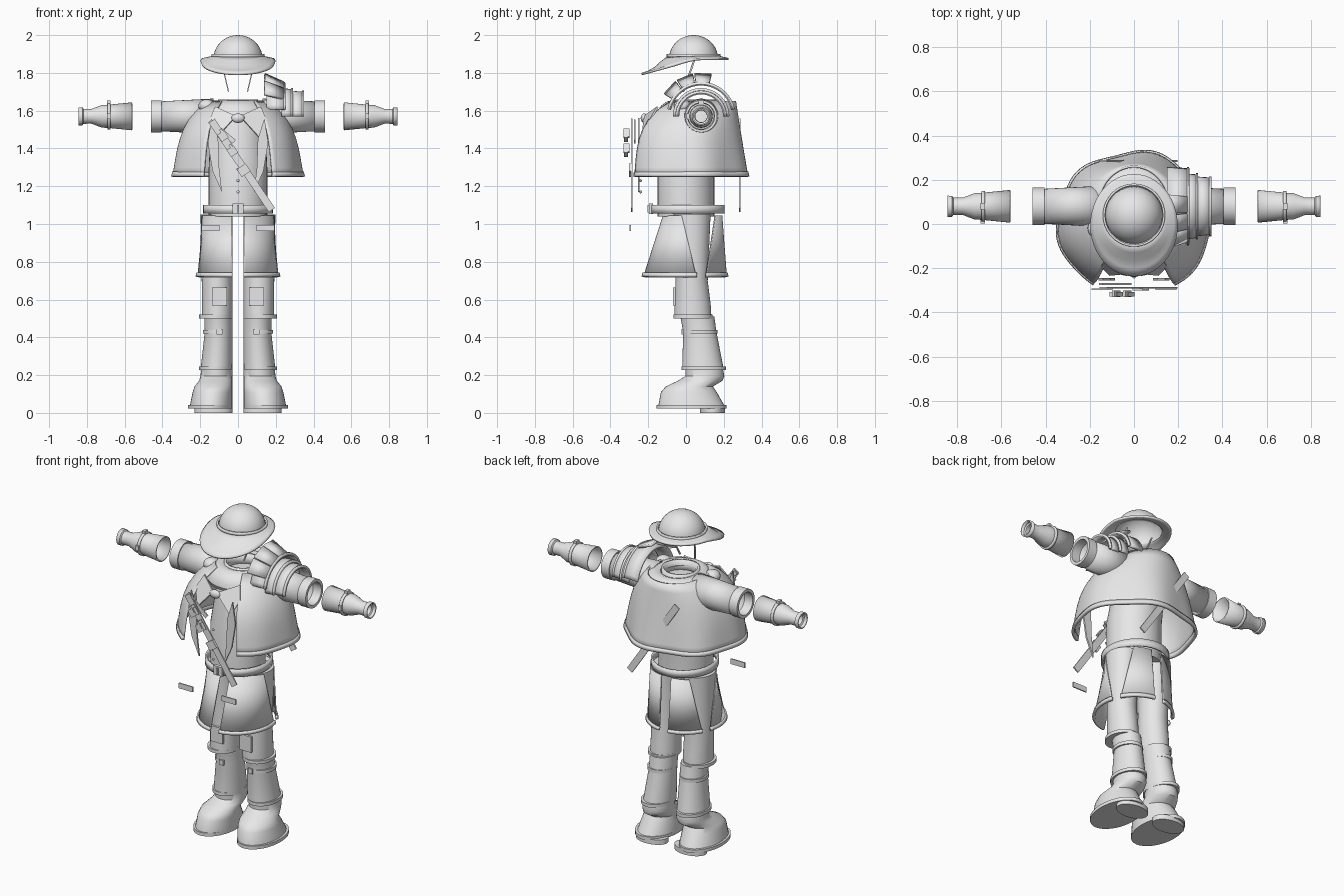
import bpy, bmesh
from math import sin, cos, radians, hypot
from mathutils import Matrix

if "Cube" in bpy.data.objects:
    bpy.data.objects.remove(bpy.data.objects["Cube"])

GREY = (.8, .8, .8, 1)
grey = bpy.data.materials.new("light_grey")
grey.use_nodes = True
grey.diffuse_color = GREY
grey.node_tree.nodes["Principled BSDF"].inputs["Base Color"].default_value = GREY

ARM_Y, ARM_Z = .08, 1.57
LEG_INSIDE = .03


# Turn a bmesh into a finished, shaded object
def finish(name, bm, mirror=False, thick=0, smooth=True):
    bmesh.ops.recalc_face_normals(bm, faces=bm.faces)
    mesh = bpy.data.meshes.new(name)
    bm.to_mesh(mesh)
    bm.free()
    mesh.materials.append(grey)
    part = bpy.data.objects.new(name, mesh)
    bpy.context.collection.objects.link(part)
    if thick:
        solidify = part.modifiers.new("Thickness", 'SOLIDIFY')
        solidify.thickness = thick
        solidify.offset = 0
    if mirror:
        part.modifiers.new("Mirror", 'MIRROR')
    if smooth:
        bpy.ops.object.select_all(action='DESELECT')
        part.select_set(True)
        bpy.context.view_layer.objects.active = part
        bpy.ops.object.shade_smooth_by_angle(angle=radians(35))


# Surface through rows of points; solid closes the open ends
def skin(name, rows, solid=False, **options):
    bm = bmesh.new()
    rows = [[bm.verts.new(point) for point in row] for row in rows]
    for low, high in zip(rows, rows[1:]):
        for a, b, c, d in zip(low, low[1:], high[1:], high):
            bm.faces.new((a, b, c, d))
    bmesh.ops.remove_doubles(bm, verts=bm.verts, dist=.0001)
    if solid:
        bmesh.ops.holes_fill(bm, edges=bm.edges, sides=0)
    finish(name, bm, **options)


def arc(start, end, steps):
    return [radians(start + (end - start) * i / steps) for i in range(steps + 1)]


# Upright shell: sections are (z, centre y, radius x, radius y, start, end),
# angles running from the back round the left side to the front
def shell(name, sections, steps=36, **options):
    skin(name, [[(rx * sin(a), cy + ry * cos(a), z) for a in arc(start, end, steps)]
                for z, cy, rx, ry, start, end in sections], **options)


def body_ring(name, sections, **options):
    shell(name, [(*section, 0, 360) for section in sections], **options)


# Leg parts share one straight inner side: sections are (z, centre y, radius x, radius y)
def leg_part(name, sections):
    skin(name, [[(LEG_INSIDE + rx + rx * sin(a), cy + ry * cos(a), z) for a in arc(0, 360, 36)]
                for z, cy, rx, ry in sections], solid=True, mirror=True)


# Band round a leg
def leg_band(name, z, cy, rx, ry, height=.02):
    leg_part(name, [(z, cy, rx, ry), (z + height, cy, rx, ry)])


# Parts turned about the arm axis from a profile of (x, radius)
def arm_part(name, profile, start=0, end=360, steps=32, **options):
    skin(name, [[(x, ARM_Y + r * cos(a), ARM_Z + r * sin(a)) for a in arc(start, end, steps)]
                for x, r in profile], **options)


def box(name, centre, size, turn=0, **options):
    bm = bmesh.new()
    bmesh.ops.create_cube(bm, size=1)
    bmesh.ops.scale(bm, vec=size, verts=bm.verts)
    bmesh.ops.rotate(bm, matrix=Matrix.Rotation(radians(turn), 3, 'Y'), verts=bm.verts)
    bmesh.ops.translate(bm, vec=centre, verts=bm.verts)
    finish(name, bm, smooth=False, **options)


def ball(name, centre, size, **options):
    bm = bmesh.new()
    bmesh.ops.create_uvsphere(bm, u_segments=16, v_segments=10, radius=1)
    bmesh.ops.scale(bm, vec=size, verts=bm.verts)
    bmesh.ops.translate(bm, vec=centre, verts=bm.verts)
    finish(name, bm, **options)


# Flat cut-out on both sides of the chest
def plate(name, points, thick=.01):
    bm = bmesh.new()
    bm.faces.new([bm.verts.new(point) for point in points])
    finish(name, bm, mirror=True, thick=thick, smooth=False)


# Helmet: open dome, band, drooping brim and chin straps
DOME_R, DOME_Y, DOME_Z = .13, .04, 1.875
body_ring("helmet_dome", [(DOME_Z + sin(a) / 8, DOME_Y, DOME_R * cos(a), DOME_R * cos(a))
                          for a in arc(0, 90, 10)])
body_ring("helmet_band", [(z, DOME_Y, DOME_R + .006, DOME_R + .008) for z in (1.88, 1.9)], thick=.01)


def brim_row(t):
    row = []
    for a in arc(0, 360, 48):
        x = (DOME_R + .066 * t) * sin(a)
        y = DOME_Y - .045 * t + (DOME_R + .1 * t) * cos(a)
        droop = max(0, .06 - y) * min(1, max(0, hypot(x, y - DOME_Y) - DOME_R) * 12)
        row.append((x, y, 1.885 - .012 * t - .27 * droop))
    return row


skin("helmet_brim", [brim_row(i / 4) for i in range(5)], thick=.012)
plate("chin_strap", [(.09, .05, 1.87), (.09, .04, 1.87), (.05, -.02, 1.7), (.05, -.01, 1.7)], .006)

# Coat body, belt, neck band and padded collar sloping to the shoulders
body_ring("coat_body", [(1.04, 0, .155, .15), (1.3, 0, .155, .15), (1.6, .06, .14, .14)], solid=True)
body_ring("belt", [(z, .01, .18, .19) for z in (1.055, 1.1)], thick=.01)
box("belt_buckle", (0, -.185, 1.08), (.06, .02, .055))
box("belt_buckle_bar", (0, -.2, 1.08), (.01, .01, .04))
body_ring("neck_band", [(z, .05, .1, .1) for z in (1.58, 1.66)], thick=.012)
body_ring("padded_collar", [(1.6 + .055 * sin(a), .06, .15 + .05 * cos(a) - .025 * sin(a),
                             .16 + .05 * cos(a) - .025 * sin(a)) for a in arc(0, 360, 12)])
ball("collar_knot", (.165, -.02, 1.625), (.045, .045, .035), mirror=True)


# Cape: straight back, rounded shoulders, gentle folds growing towards a thick hem
def cape_row(z, spread=0):
    rise = (z - 1.25) / .4
    back = .32 - .06 * rise
    front = -.27 + .03 * rise + .16 * rise ** 4
    ry = (back - front) / 1.85
    rx = .34 - .06 * rise - .12 * rise ** 4
    row = []
    for a in arc(-148, 148, 72):
        fold = 1 + spread + .035 * (1 - rise) * cos(6 * a - radians(90)) * cos(a / 2)
        row.append((rx * fold * sin(a), back - ry + ry * fold * cos(a), z))
    return row


skin("cape", [cape_row(1.25 + .4 * i / 8) for i in range(9)], thick=.01)
skin("cape_hem", [cape_row(1.25, .01), cape_row(1.275, .005)], thick=.016)

# Sleeves, cuffs and separate open gloves with buckled straps
arm_part("sleeve", [(.13, .09), (.41, .075)], thick=.008, mirror=True)
arm_part("sleeve_cuff", [(.405, .07), (.405, .085), (.46, .085), (.46, .067), (.405, .067)], mirror=True)
arm_part("glove", [(.56, .07), (.69, .057), (.72, .056), (.775, .035), (.82, .036), (.825, .044), (.845, .044)],
         thick=.008, mirror=True)
arm_part("glove_strap", [(.675, .064), (.69, .064)], thick=.012, mirror=True)
box("glove_top_buckle", (.684, ARM_Y, ARM_Z + .07), (.02, .03, .025), mirror=True)
box("glove_front_buckle", (.684, ARM_Y - .07, ARM_Z), (.02, .015, .03), mirror=True)

# Layered armour on the left shoulder, each plate with a raised edge
for i in range(3):
    start = 76 + 25 * i
    arm_part("shoulder_neck_guard", [(.14, .225), (.24, .18)], start, start + 23, 1, thick=.016)
for name, inner, outer, radius, dip in (("shoulder_main_plate", .15, .25, .175, -12),
                                        ("shoulder_middle_plate", .23, .29, .142, 0),
                                        ("shoulder_lower_plate", .28, .35, .128, 0)):
    arm_part(name, [(inner, radius), (outer, radius - .005)], -dip, 180 + dip, 20, thick=.014)
    arm_part(name + "_edge", [(outer - .01, radius), (outer, radius)], -dip, 180 + dip, 20, thick=.016)

# Chest: lapels, collar wings, brooch and buttons
plate("lapel", [(x, -.25, z) for x, z in
                ((.14, 1.56), (.16, 1.43), (.135, 1.28), (.085, 1.17), (.1, 1.3), (.105, 1.45))])
plate("collar_wing", [(.01, -.22, 1.57), (.12, -.15, 1.62), (.15, -.19, 1.55), (.11, -.23, 1.46)])
ball("brooch", (0, -.22, 1.56), (.035, .02, .025))
for i in range(4):
    ball("coat_button", (0, -.24, 1.17 + .06 * i), (.008, .006, .008))

# Diagonal straps, front and back, with pouches and buckles
TILT = 56
for name, y in (("front_strap", -.288), ("back_strap", .285)):
    box(name, (.02, y, 1.31), (.57, .008, .04), TILT)
for x, z in ((-.08, 1.465), (-.03, 1.385)):
    box("strap_pouch", (x, -.318, z), (.045, .022, .045), TILT)
    box("pouch_flap", (x, -.315, z + .016), (.05, .03, .014), TILT)
box("strap_buckle", (.03, -.296, 1.285), (.05, .012, .056), TILT)
box("short_strap", (-.085, -.272, 1.49), (.17, .008, .025), 40)
box("loose_tab", (.145, -.295, .98), (.095, .007, .032), mirror=True)


# Split coat tails, each with a hem; spans are the angles covered at bottom and top
def coat_tail(name, low_span, high_span):
    bottom = (.72, -.005, .212, .22)
    top = (1.045, .035, .203, .155)
    shell(name, [(*bottom, *low_span), (*top, *high_span)], thick=.008, mirror=True)
    z, cy, rx, ry = bottom
    shell(name + "_hem", [(z, cy, rx + .005, ry + .005, *low_span), (z + .02, cy, rx, ry, *low_span)],
          thick=.016, mirror=True)


coat_tail("front_tail", (74, 172), (112, 171))
coat_tail("back_tail", (8, 60), (9, 40))

# Legs with knee patches, cuffs and buckled straps
leg_part("thigh", [(1.05, .03, .084, .1), (.7, .03, .081, .085), (.57, .035, .08, .096), (.5, .037, .08, .098)])
leg_band("knee_cuff", .5, .037, .088, .103)
box("knee_patch", (.097, -.062, .617), (.08, .014, .095), mirror=True)
leg_part("gaiter", [(.51, .06, .074, .09), (.43, .073, .073, .088), (.23, .09, .084, .11)])
leg_band("shin_strap", .42, .075, .078, .091)
box("shin_buckle", (.098, -.018, .43), (.03, .012, .03), mirror=True)
leg_band("ankle_strap", .226, .094, .088, .118)

# Boots with pinched ankle, sole and heel
leg_part("boot", [(.03, .03, .113, .178), (.11, .015, .105, .148), (.14, .018, .1, .125),
                  (.17, .075, .088, .118), (.195, .1, .084, .103), (.23, .096, .083, .1)])
leg_band("boot_sole", .022, .03, .118, .185)
leg_band("boot_heel", 0, .14, .1, .066, height=.03)
